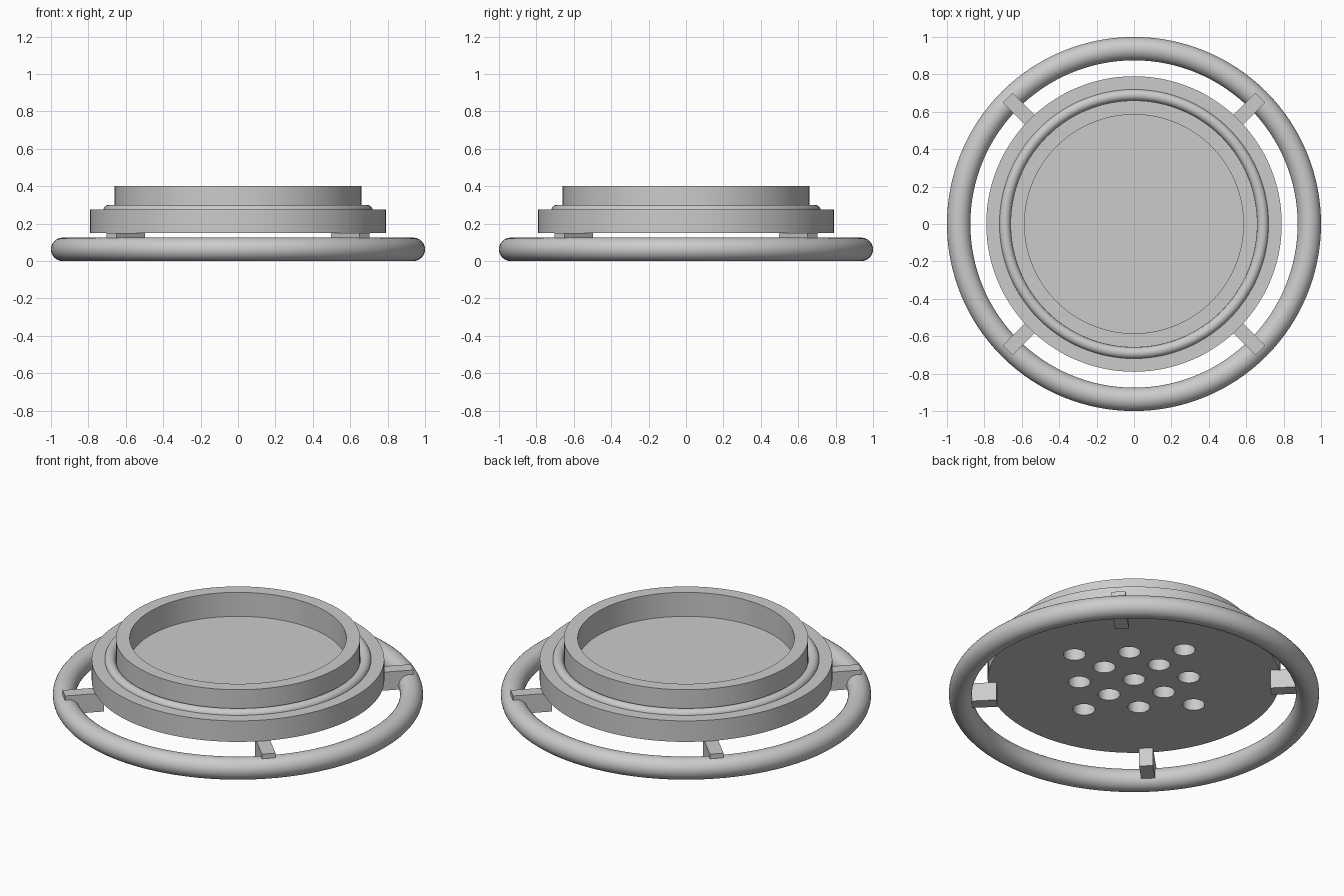
import bpy, bmesh, math
from mathutils import Matrix, Vector

if "Cube" in bpy.data.objects:
    bpy.data.objects.remove(bpy.data.objects["Cube"], do_unlink=True)

grey = bpy.data.materials.new("light_grey")
grey.use_nodes = True
grey.diffuse_color = (0.6, 0.6, 0.6, 1)
grey.node_tree.nodes["Principled BSDF"].inputs["Base Color"].default_value = (0.6, 0.6, 0.6, 1)


def make_object(name, bm):
    bmesh.ops.recalc_face_normals(bm, faces=bm.faces)
    mesh = bpy.data.meshes.new(name)
    bm.to_mesh(mesh)
    bm.free()
    obj = bpy.data.objects.new(name, mesh)
    bpy.context.collection.objects.link(obj)
    mesh.materials.append(grey)
    return obj


def activate(obj):
    bpy.ops.object.select_all(action='DESELECT')
    obj.select_set(True)
    bpy.context.view_layer.objects.active = obj


def smooth(obj):
    activate(obj)
    bpy.ops.object.shade_smooth_by_angle(angle=math.radians(35))


def lathe(name, profile, closed=False, steps=128):
    """Spin a list of (radius, height) points around z."""
    bm = bmesh.new()
    verts = [bm.verts.new((r, 0, z)) for r, z in profile]
    edges = [bm.edges.new(pair) for pair in zip(verts, verts[1:])]
    if closed:
        edges.append(bm.edges.new((verts[-1], verts[0])))
    bmesh.ops.spin(bm, geom=verts + edges, cent=(0, 0, 0), axis=(0, 0, 1),
                   angle=math.tau, steps=steps, use_duplicate=False)
    bmesh.ops.remove_doubles(bm, verts=bm.verts, dist=0.0001)
    return make_object(name, bm)


def ring(name, major, minor, height, sides=32):
    circle = [(major + minor * math.cos(math.tau * i / sides),
               height + minor * math.sin(math.tau * i / sides)) for i in range(sides)]
    smooth(lathe(name, circle, closed=True))


# Flanged dish: wide flange, raised rim and sunken floor
BASE, FLOOR = 0.15, 0.257
dish = lathe("flanged_dish", [(0, BASE), (0.79, BASE), (0.79, 0.275), (0.66, 0.275),
                              (0.66, 0.4), (0.585, 0.4), (0.585, FLOOR), (0, FLOOR)])

# Blind holes in the underside, in a diamond of thirteen
bm = bmesh.new()
STEP, DEPTH = 0.21, 0.085
for i in range(-2, 3):
    for j in range(-2, 3):
        if abs(i) + abs(j) <= 2:
            bmesh.ops.create_cone(bm, cap_ends=True, segments=32, radius1=0.06, radius2=0.06,
                                  depth=2 * DEPTH,
                                  matrix=Matrix.Translation((i * STEP, j * STEP, BASE)))
cutter = make_object("hole_cutter", bm)
cutter.hide_render = True
cut = dish.modifiers.new("holes", 'BOOLEAN')
cut.object = cutter
cut.operation = 'DIFFERENCE'
cut.solver = 'EXACT'
activate(dish)
bpy.ops.object.modifier_apply(modifier=cut.name)
bpy.data.objects.remove(cutter, do_unlink=True)
smooth(dish)

# Round seal bead around the rim, and the outer hand ring
ring("seal_bead", 0.69, 0.03, 0.27)
ring("outer_ring", 0.9375, 0.0625, 0.0625)

# Four diagonal brackets joining the ring to the flange
INNER, OUTER, LOW = 0.742, 0.955, 0.04
for k, name in enumerate(("back_left", "back_right", "front_right", "front_left")):
    bm = bmesh.new()
    bmesh.ops.create_cube(bm, size=1)
    bmesh.ops.scale(bm, vec=(OUTER - INNER, 0.075, BASE - LOW), verts=bm.verts)
    bmesh.ops.translate(bm, vec=((INNER + OUTER) / 2, 0, (BASE + LOW) / 2), verts=bm.verts)
    bmesh.ops.rotate(bm, cent=Vector(), verts=bm.verts,
                     matrix=Matrix.Rotation(math.pi / 4 + k * math.pi / 2, 3, 'Z'))
    make_object(name + "_bracket", bm)
